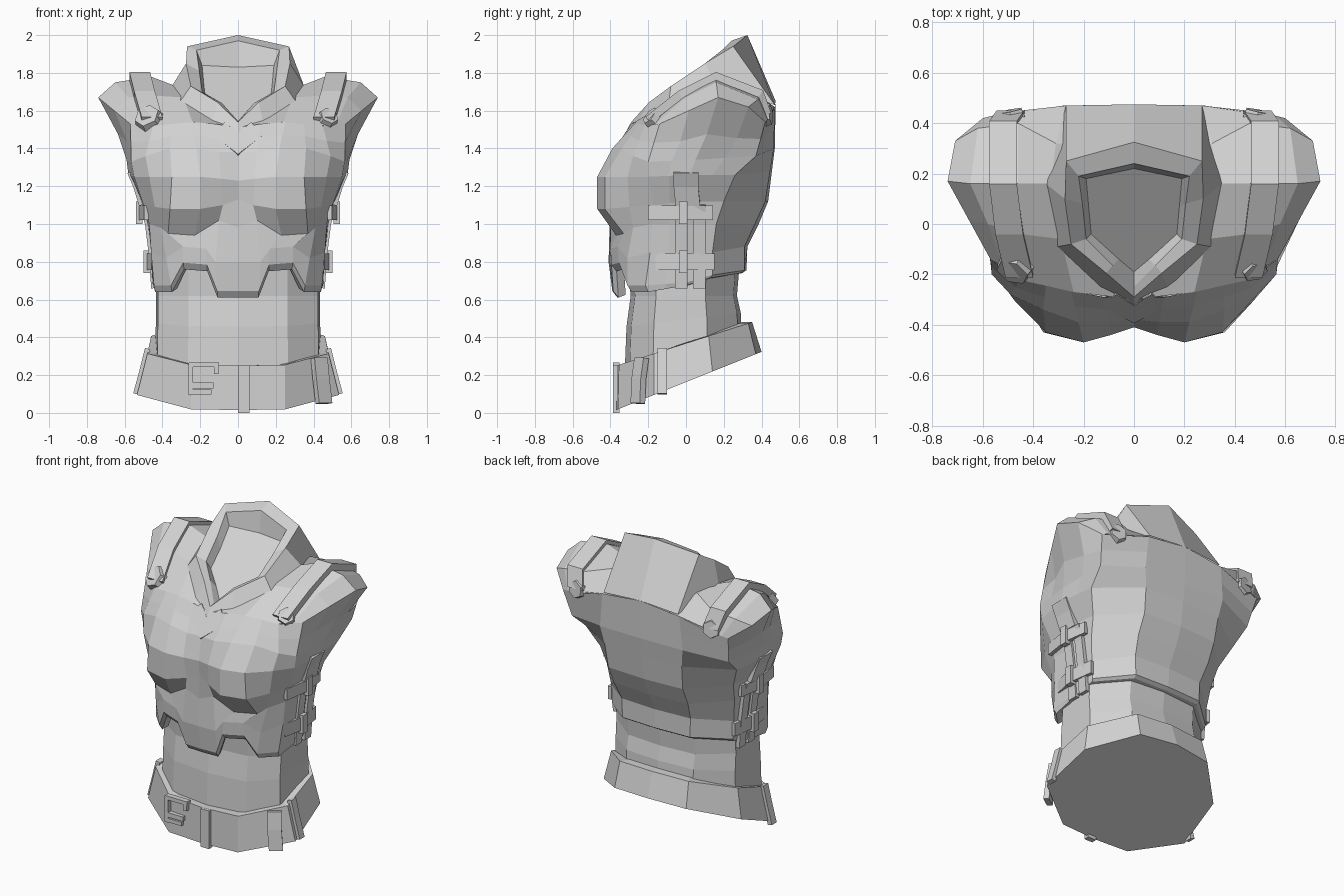
import bpy, bmesh, math
from mathutils import Vector

grey = bpy.data.materials.new("plain_grey")
grey.diffuse_color = (0.65, 0.65, 0.65, 1)


def finish(name, bm, ref=None):
    """Turn a bmesh into a flat shaded object with outward normals."""
    bmesh.ops.remove_doubles(bm, verts=bm.verts, dist=0.0005)
    bmesh.ops.recalc_face_normals(bm, faces=bm.faces)
    if ref:
        out = sum(f.normal.dot(f.calc_center_median() - Vector(ref)) * f.calc_area() for f in bm.faces)
        if out < 0:
            bmesh.ops.reverse_faces(bm, faces=bm.faces)
    me = bpy.data.meshes.new(name)
    bm.to_mesh(me)
    bm.free()
    me.materials.append(grey)
    ob = bpy.data.objects.new(name, me)
    bpy.context.collection.objects.link(ob)
    return ob


def loft(name, rings, closed=True, cap_start=False, cap_end=False, ref=None):
    bm = bmesh.new()
    rows = [[bm.verts.new(p) for p in r] for r in rings]
    n = len(rows[0])
    for a, b in zip(rows, rows[1:]):
        for i in range(n if closed else n - 1):
            j = (i + 1) % n
            bm.faces.new((a[i], a[j], b[j], b[i]))
    if cap_start:
        bm.faces.new(rows[0])
    if cap_end:
        bm.faces.new(rows[-1])
    return finish(name, bm, ref)


def whole(half):
    """Mirror a half ring that starts and ends on x = 0."""
    return list(half) + [(-x, y, z) for x, y, z in half[-2:0:-1]]


def mix(a, b):
    return tuple((p + q) / 2 for p, q in zip(a, b))


def flip(pts, s):
    return [(x * s, y, z) for x, y, z in pts]


def ribbon(name, path, side, width, thick):
    """Flat strap swept along a path."""
    pts, side, rings = [Vector(p) for p in path], Vector(side).normalized(), []
    for i, p in enumerate(pts):
        t = pts[min(i + 1, len(pts) - 1)] - pts[max(i - 1, 0)]
        n = t.cross(side).normalized() * thick / 2
        w = side * width / 2
        rings.append([p + w + n, p - w + n, p - w - n, p + w - n])
    return loft(name, rings, True, True, True)


def box(name, loc, size):
    bm = bmesh.new()
    bmesh.ops.create_cube(bm, size=1)
    bmesh.ops.scale(bm, vec=size, verts=bm.verts)
    ob = finish(name, bm)
    ob.location = loc
    return ob


def hexagon(name, loc, normal, radius, depth):
    bm = bmesh.new()
    bmesh.ops.create_cone(bm, cap_ends=True, segments=6, radius1=radius,
                          radius2=radius * 0.85, depth=depth)
    ob = finish(name, bm)
    ob.location = loc
    ob.rotation_euler = Vector(normal).to_track_quat('Z', 'Y').to_euler()
    return ob


# Belt: slanted band with the closed underside of the torso
low = [(0, -.37), (.25, -.36), (.535, -.17), (.5, .14), (.26, .37), (0, .40)]
high = [(0, -.37), (.25, -.355), (.48, -.17), (.46, .12), (.25, .33), (0, .35)]
bottom = [(x, y, .015 + .4 * (y + .37)) for x, y in low]
top = [(x, y, .25 + .32 * (y + .37)) for x, y in high]
inner = [(x * .88, y * .84, z) for x, y, z in top]
loft("belt", [whole(r) for r in (bottom, top, inner)], cap_start=True, ref=(0, 0, .2))

# Waist
mid = [(0, -.315), (.26, -.29), (.42, -.17), (.43, .11), (.24, .27), (0, .29)]
waist = [[(x * 1.02, y * 1.03, .21 + .2 * (y + .37)) for x, y in mid],
         [(x * 1.01, y, .45 + .12 * (y + .37)) for x, y in mid],
         [(x * 1.01, y * .93, .62) for x, y in mid],
         [(x, y, .86) for x, y in mid]]
loft("waist", [whole(r) for r in waist], cap_start=True, cap_end=True)

# Breastplate: lower half with a notched hem and turned-under lip
hem = [(0, -.39, .645), (.11, -.385, .645), (.165, -.395, .785), (.29, -.355, .795), (.355, -.31, .675),
       (.445, -.215, .675), (.455, 0, .69), (.44, .14, .73), (.245, .31, .755), (0, .32, .755)]
under_lip = [(x * .985, y * .93, z - .035 if y < 0 else z - .015) for x, y, z in hem]
lip = [(x * .92, y * .83, z - .02) for x, y, z in hem]
belly = [(0, -.41, .80), (.12, -.405, .80), (.17, -.40, .87), (.29, -.36, .88), (.38, -.31, .82),
         (.46, -.19, .85), (.46, 0, .85), (.445, .14, .85), (.25, .31, .88), (0, .325, .88)]
ribs = [(0, -.405, .98), (.10, -.40, 1.02), (.23, -.37, .94), (.37, -.33, .95), (.41, -.28, .98),
        (.47, -.18, 1.0), (.48, 0, 1.0), (.465, .16, 1.0), (.27, .365, 1.0), (0, .385, 1.0)]
under = [(0, -.40, 1.13), (.08, -.42, 1.10), (.20, -.47, 1.08), (.36, -.43, 1.08), (.44, -.30, 1.09),
         (.50, -.17, 1.1), (.51, 0, 1.12), (.485, .2, 1.12), (.27, .42, 1.12), (0, .435, 1.12)]

# Breastplate: pectorals, upper back and armhole faces
pecs = [(0, -.41, 1.23), (.09, -.44, 1.24), (.20, -.47, 1.25), (.35, -.43, 1.25), (.47, -.31, 1.25),
        (.55, -.2, 1.25), (.58, .02, 1.26), (.55, .26, 1.26), (.28, .445, 1.28), (0, .455, 1.28)]
chest = [(0, -.38, 1.38), (.10, -.39, 1.38), (.22, -.39, 1.40), (.36, -.34, 1.40), (.49, -.28, 1.36),
         (.565, -.2, 1.33), (.59, .05, 1.34), (.57, .37, 1.36), (.30, .465, 1.40), (0, .47, 1.40)]
upper = [(0, -.30, 1.51), (.12, -.29, 1.53), (.25, -.265, 1.54), (.35, -.245, 1.53), (.45, -.22, 1.52),
         (.57, -.14, 1.53), (.74, .17, 1.67), (.60, .42, 1.54), (.28, .47, 1.62), (0, .475, 1.65)]
rings = []
for r in (lip, under_lip, hem, belly, ribs, under, pecs, chest, upper):
    rear = (.71, .33, 1.62) if r is upper else mix(r[6], r[7])
    rings.append(r[:6] + [mix(r[5], r[6]), r[6], rear] + r[7:])
# slightly sunken armhole
armpit = [mix(a, b) for a, b in zip(rings[-2], rings[-1])]
for i in (6, 7, 8):
    x, y, z = armpit[i]
    armpit[i] = (x - .03, y, z - .03)
rings.insert(-1, armpit)
loft("breastplate", [whole(r) for r in rings], ref=(0, 0, 1.1))

# Collar: outside, rim, inside and neck floor
base = [(0, -.36, 1.41), (.14, -.27, 1.51), (.305, -.09, 1.65), (.35, .16, 1.73), (.27, .47, 1.63), (0, .475, 1.65)]
rim = [(0, -.29, 1.54), (.11, -.195, 1.645), (.25, -.08, 1.73), (.275, .10, 1.85), (.27, .25, 1.94), (0, .325, 2.0)]
rim_in = [(0, -.25, 1.545), (.085, -.165, 1.64), (.19, -.06, 1.70), (.205, .08, 1.81), (.22, .19, 1.92), (0, .24, 1.97)]
floor = [(0, -.19, 1.54), (.06, -.14, 1.60), (.17, -.04, 1.65), (.18, .07, 1.73), (.19, .18, 1.84), (0, .22, 1.83)]
loft("collar", [whole(r) for r in (base, rim, rim_in, floor)], cap_end=True, ref=(0, .1, 1.5))

# Pointed throat plate
plate = [(0, -.40, 1.37), (.13, -.335, 1.47), (.07, -.285, 1.54), (0, -.33, 1.48),
         (-.07, -.285, 1.54), (-.13, -.335, 1.47)]
loft("throat_plate", [[(x, y + .05, z - .035) for x, y, z in plate],
                      [(x, y + .006, z) for x, y, z in plate]], cap_start=True, cap_end=True)

# Shoulders: rows run front to back, from under the collar outwards
shoulder = [
    [(0, -.30, 1.51), (.03, -.25, 1.50), (.15, .16, 1.68), (.18, .32, 1.66), (.2, .47, 1.62)],
    [(.24, -.27, 1.54), (.29, -.06, 1.67), (.33, .16, 1.73), (.31, .32, 1.72), (.27, .47, 1.62)],
    [(.44, -.225, 1.52), (.45, -.04, 1.68), (.46, .16, 1.78), (.46, .40, 1.69), (.45, .45, 1.57)],
    [(.52, -.17, 1.525), (.58, .0, 1.67), (.65, .16, 1.75), (.62, .38, 1.66), (.56, .43, 1.55)],
    [(.57, -.14, 1.53), (.655, .015, 1.60), (.74, .17, 1.67), (.71, .33, 1.62), (.60, .42, 1.54)]]
for s, tag in ((1, "right"), (-1, "left")):
    loft("shoulder_" + tag, [flip(r, s) for r in shoulder], closed=False, ref=(s * .45, .15, 1.3))

    # Shoulder strap with hexagonal studs
    strap = [(.455, -.2, 1.55), (.495, -.03, 1.685), (.52, .16, 1.782), (.52, .395, 1.69), (.49, .43, 1.58)]
    ribbon("shoulder_strap_" + tag, flip(strap, s), (1, 0, 0), .11, .045)
    hexagon("front_stud_" + tag, (s * .475, -.175, 1.56), (s * .35, -.7, .55), .08 if s < 0 else .06, .05)
    hexagon("back_stud_" + tag, (s * .49, .43, 1.58), (s * .2, 1, .1), .065, .04)

    # Side lacing: upright tab and strips, cross straps and buckles
    tab = [(.572, .0, 1.275), (.54, .0, 1.2), (.51, .01, 1.1)]
    ribbon("side_tab_" + tag, flip(tab, s), (0, 1, 0), .13, .03)
    for k, y in enumerate((-.025, .07)):
        strip = [(.505, y, 1.1), (.48, y, 1.0), (.46, y, .84), (.447, y, .66)]
        ribbon("side_strip_%d_%s" % (k, tag), flip(strip, s), (0, 1, 0), .065, .025)
    for k, (x, z, h, y0, y1) in enumerate(((.505, 1.06, .075, -.2, .14), (.465, .80, .085, -.16, .15))):
        cross = [(x - .02, y0, z), (x + .008, -.02, z), (x - .015, y1, z)]
        ribbon("side_strap_%d_%s" % (k, tag), flip(cross, s), (0, 0, 1), h, .025)
        box("side_buckle_%d_%s" % (k, tag), (s * (x + .018), -.015, z), (.035, .045, .12))

    # Belt loop at the hip
    loop = [(.478, -.125, .34), (.505, -.125, .23), (.54, -.125, .10)]
    ribbon("hip_loop_" + tag, flip(loop, s), (0, 1, 0), .05, .03)

# Belt fittings: centre loop, buckle frame, prong and strap end
box("centre_loop", (.03, -.37, .125), (.06, .035, .25))
for nm, x, z, w, h in (("buckle_top", -.18, .255, .16, .025), ("buckle_bottom", -.20, .11, .12, .025),
                       ("buckle_left", -.25, .18, .025, .17), ("buckle_right", -.115, .235, .025, .06),
                       ("buckle_prong", -.195, .145, .13, .03)):
    box(nm, (x, -.37, z), (w, .035, h))
ribbon("belt_end", [(.43, -.235, .29), (.44, -.25, .18), (.455, -.255, .05)], (.78, .55, 0), .085, .035)
